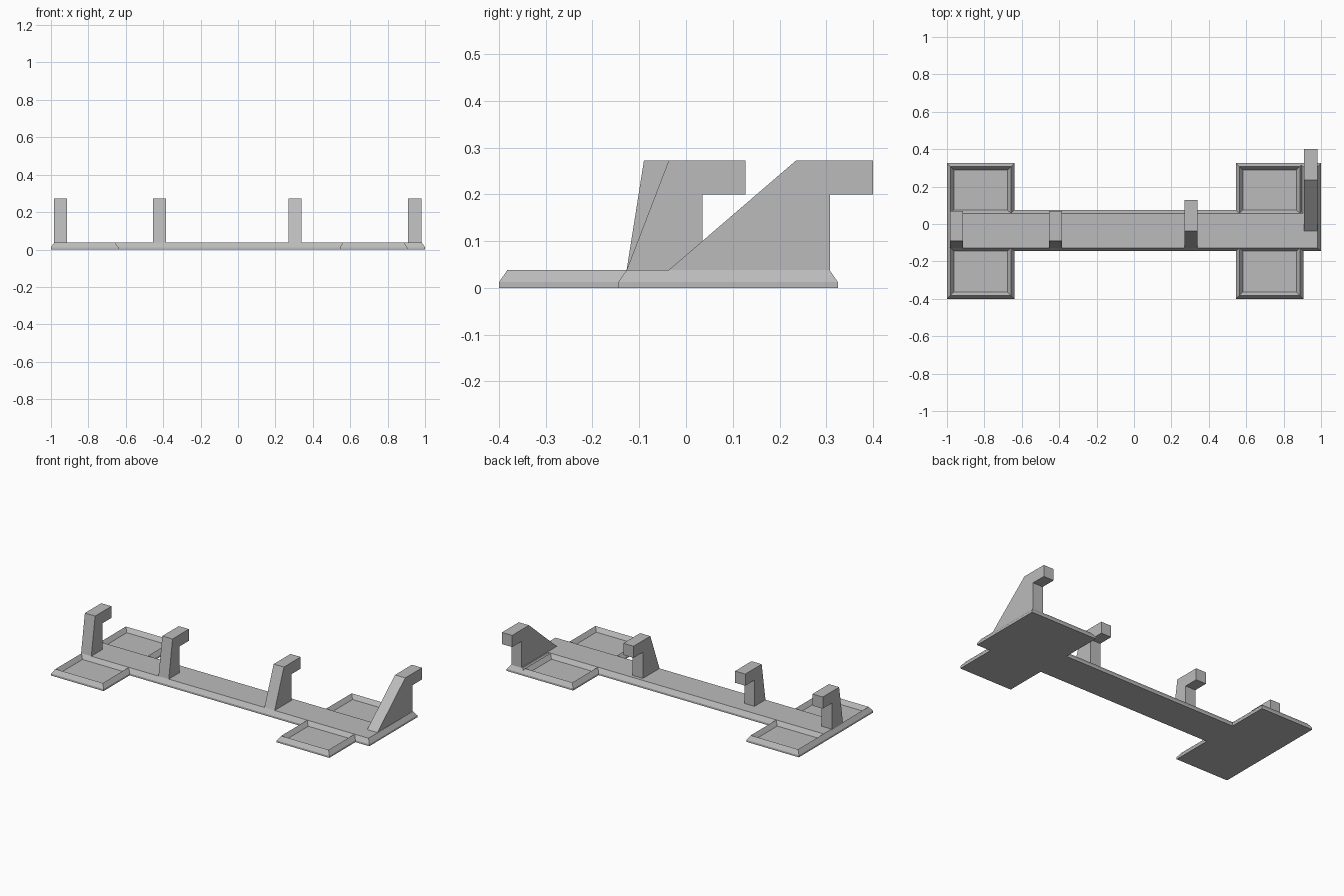
import bpy
import bmesh

cube = bpy.data.objects.get("Cube")
if cube:
    bpy.data.objects.remove(cube, do_unlink=True)

grey = bpy.data.materials.new("plain_grey")
grey.use_nodes = True
colour = (0.5, 0.5, 0.5, 1)
grey.diffuse_color = colour
grey.node_tree.nodes["Principled BSDF"].inputs["Base Color"].default_value = colour

EDGE, TOP = 0.012, 0.038      # height of the vertical lip and of the plate top
SLOPE, RIM = 0.018, 0.037     # inset of the crest and of the rim's inner foot


def finish(bm, name):
    bmesh.ops.recalc_face_normals(bm, faces=bm.faces[:])
    mesh = bpy.data.meshes.new(name)
    bm.to_mesh(mesh)
    bm.free()
    mesh.materials.append(grey)
    obj = bpy.data.objects.new(name, mesh)
    bpy.context.collection.objects.link(obj)
    return obj


def stacked_rect(name, x0, x1, y0, y1, levels):
    """Rectangular solid skinned through (inset, height) levels."""
    bm = bmesh.new()
    rings = []
    for d, z in levels:
        corners = ((x0 + d, y0 + d), (x1 - d, y0 + d),
                   (x1 - d, y1 - d), (x0 + d, y1 - d))
        rings.append([bm.verts.new((x, y, z)) for x, y in corners])
    for low, high in zip(rings, rings[1:]):
        for i in range(4):
            j = (i + 1) % 4
            bm.faces.new((low[i], low[j], high[j], high[i]))
    bm.faces.new(rings[0])
    bm.faces.new(rings[-1])
    return finish(bm, name)


def hook(name, x, profile, width=0.07):
    """Side profile in y, z extruded along x."""
    bm = bmesh.new()
    face = bm.faces.new([bm.verts.new((x - width / 2, y, z)) for y, z in profile])
    ext = bmesh.ops.extrude_face_region(bm, geom=[face])
    moved = [v for v in ext["geom"] if isinstance(v, bmesh.types.BMVert)]
    bmesh.ops.translate(bm, verts=moved, vec=(width, 0, 0))
    return finish(bm, name)


def hook_profile(foot, shoulder, stem, tip):
    return [(foot, 0.02), (foot, TOP), (shoulder, 0.272), (tip, 0.272),
            (tip, 0.2), (stem, 0.2), (stem, 0.02)]


# Long bar and the pad beneath the large hook
plate = [(0, 0), (0, EDGE), (SLOPE, TOP)]
stacked_rect("base_bar", -1, 1, -0.145, 0.075, plate)
stacked_rect("large_hook_pad", 0.885, 1, -0.1, 0.325, plate)

# Four shallow trays with ridged rims, tucked under the bar
tray = plate + [(RIM, EDGE)]
for side, x0, x1 in (("right", -1, -0.64), ("left", 0.545, 0.905)):
    stacked_rect(f"front_{side}_tray", x0, x1, -0.4, -0.09, tray)
    stacked_rect(f"back_{side}_tray", x0, x1, 0.02, 0.325, tray)

# Standing hooks
small = hook_profile(-0.127, -0.09, -0.02, 0.07)
hook("right_end_hook", -0.95, small)
hook("right_middle_hook", -0.42, small)
hook("left_middle_hook", 0.305, hook_profile(-0.127, -0.037, 0.035, 0.127))
hook("large_left_hook", 0.945, hook_profile(-0.037, 0.235, 0.308, 0.4))
